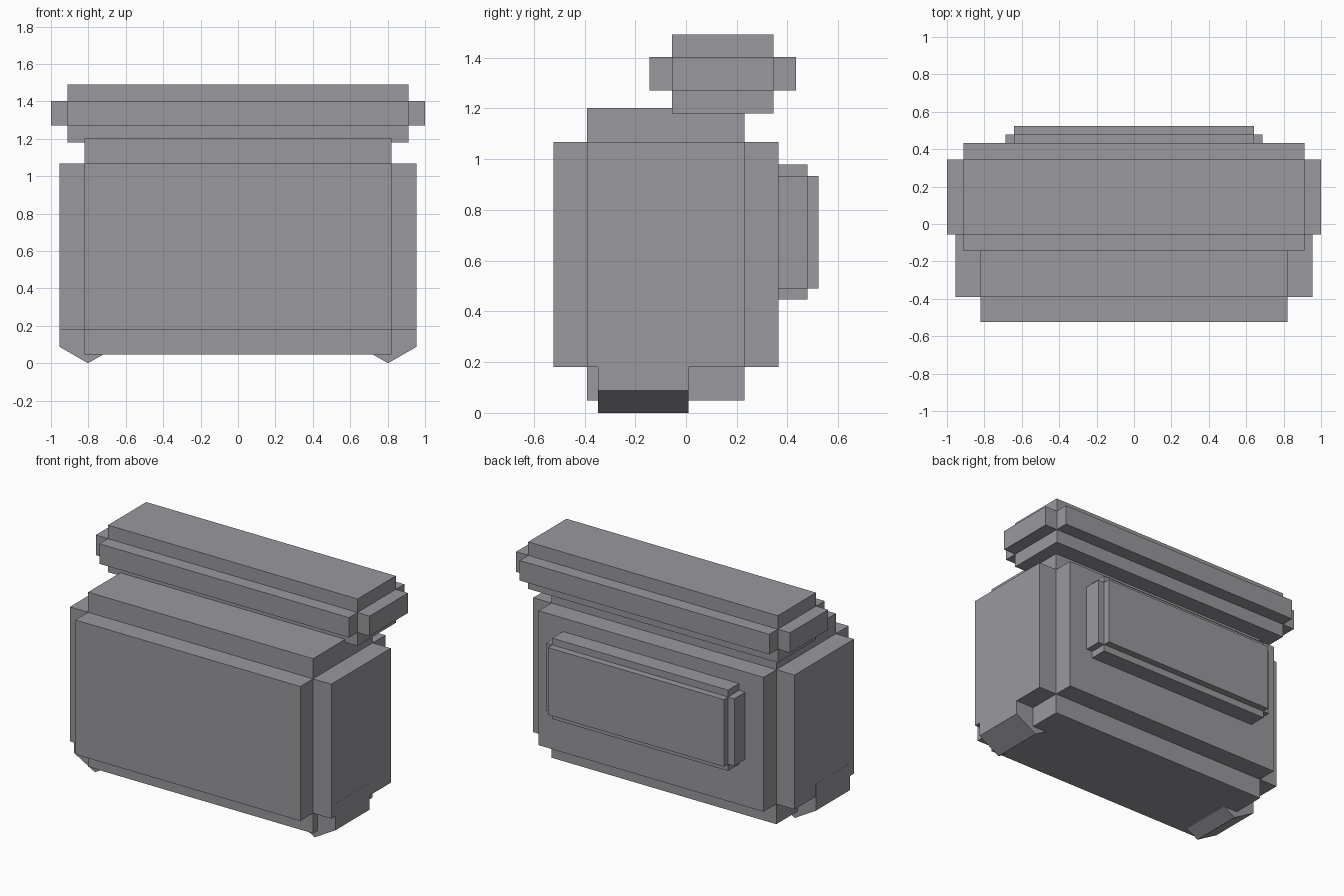
import bpy, bmesh
from math import pi
from mathutils import Matrix, Vector

if "Cube" in bpy.data.objects:
    bpy.data.objects.remove(bpy.data.objects["Cube"])

# Dark grey with a slight cool tint, shared by all parts
grey = bpy.data.materials.new("dark_grey")
grey.diffuse_color = (0.32, 0.315, 0.34, 1)
grey.use_nodes = True
grey.node_tree.nodes["Principled BSDF"].inputs["Base Color"].default_value = grey.diffuse_color


def add_object(name, bm):
    bmesh.ops.recalc_face_normals(bm, faces=bm.faces[:])
    mesh = bpy.data.meshes.new(name)
    bm.to_mesh(mesh)
    bm.free()
    mesh.materials.append(grey)
    obj = bpy.data.objects.new(name, mesh)
    bpy.context.collection.objects.link(obj)
    return obj


def stepped_box(name, low, high, step):
    """Core box with each of its six faces pushed outward by one step."""
    low, high = Vector(low), Vector(high)
    bm = bmesh.new()
    bmesh.ops.create_cube(bm, size=1, matrix=Matrix.LocRotScale(
        (low + high) / 2, None, high - low))
    faces = bmesh.ops.extrude_discrete_faces(bm, faces=bm.faces[:])["faces"]
    for face in faces:
        face.normal_update()
        offset = face.normal * step
        bmesh.ops.translate(bm, verts=face.verts[:], vec=offset)
    return add_object(name, bm)


def hex_roller(name, x, y0, y1, z, radius):
    """Six-sided roller lying along y, with a corner pointing down."""
    bm = bmesh.new()
    turn = Matrix.Rotation(pi / 2, 4, 'X')
    bmesh.ops.create_cone(bm, cap_ends=True, segments=6, radius1=radius,
                          radius2=radius, depth=y1 - y0,
                          matrix=Matrix.Translation((x, (y0 + y1) / 2, z)) @ turn)
    # Ensure the corner, rather than a flat, points at the ground
    if min(v.co.z for v in bm.verts) > z - radius * 0.95:
        bmesh.ops.rotate(bm, verts=bm.verts[:], cent=(x, 0, z),
                         matrix=Matrix.Rotation(pi / 6, 3, 'Y'))
    return add_object(name, bm)


# Main body
stepped_box("body", (-0.821, -0.39, 0.181), (0.821, 0.231, 1.068), 0.133)

# Overhanging lid, set towards the back
stepped_box("lid", (-0.911, -0.055, 1.27), (0.911, 0.344, 1.402), 0.089)

# Panel on the back
stepped_box("back_panel", (-0.642, 0.25, 0.491), (0.642, 0.478, 0.934), 0.045)

# Pair of low-sided rollers under the body
for side, sign in (("left", -1), ("right", 1)):
    hex_roller(side + "_roller", sign * 0.802, -0.346, 0.01, 0.176, 0.176)
